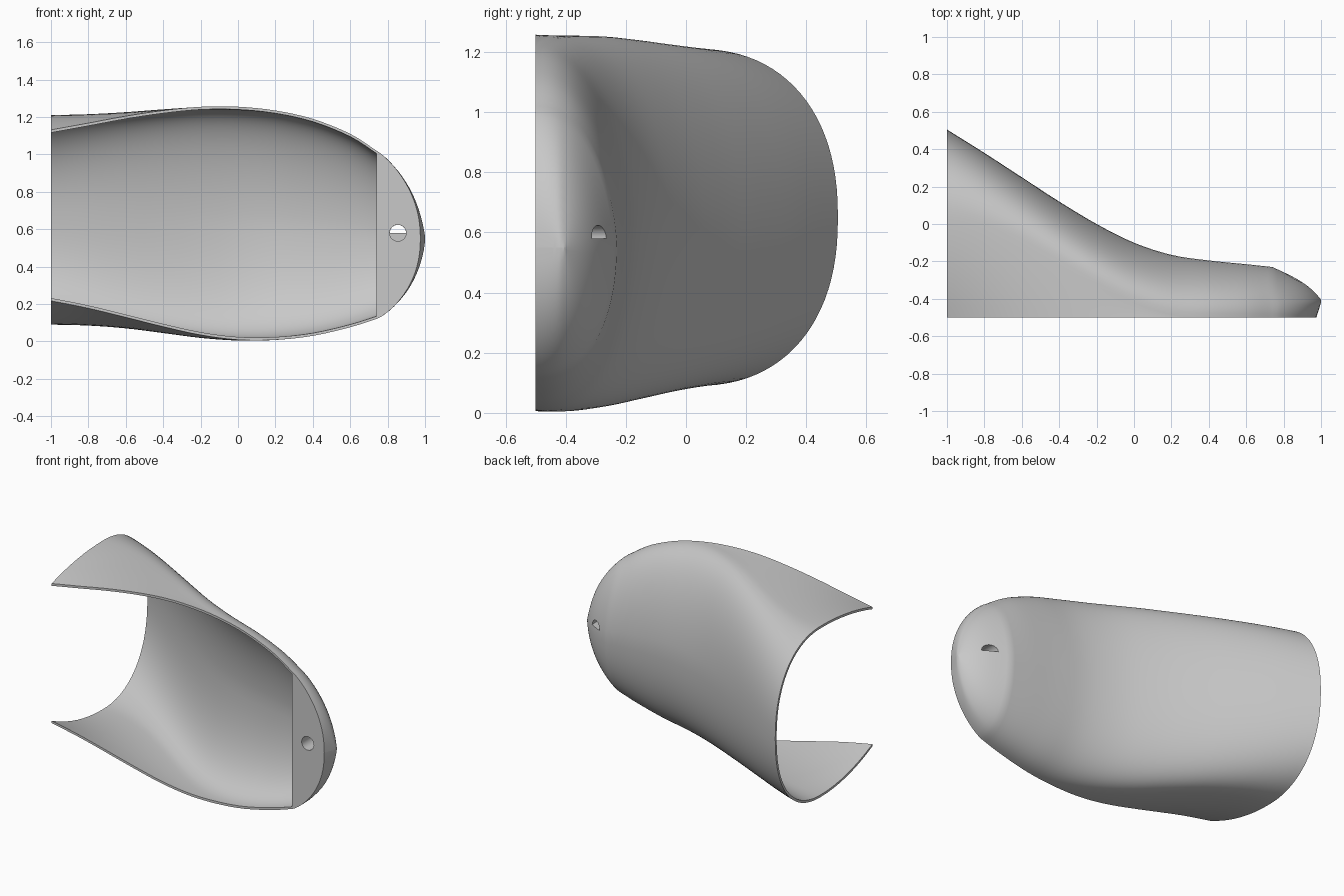
import bpy, bmesh, math

if "Cube" in bpy.data.objects:
    bpy.data.objects.remove(bpy.data.objects["Cube"], do_unlink=True)

FRONT, WALL_X, TIP_X, THICK = -0.5, 0.74, 0.975, 0.015
SEG = 48

# Stations along the shell: x, back y, centre z, rim half height, widest half height
STATIONS = [
    (-1.0, 0.505, 0.65, 0.457, 0.56),
    (-0.8, 0.38, 0.65, 0.495, 0.565),
    (-0.6, 0.25, 0.648, 0.538, 0.578),
    (-0.4, 0.12, 0.643, 0.578, 0.598),
    (-0.2, 0.0, 0.636, 0.61, 0.617),
    (0.0, -0.1, 0.628, 0.623, 0.623),
    (0.2, -0.165, 0.621, 0.613, 0.613),
    (0.4, -0.195, 0.61, 0.58, 0.58),
    (0.6, -0.215, 0.593, 0.517, 0.517),
    (WALL_X, -0.23, 0.57, 0.45, 0.45),
]


def smooth_stations(rows, steps):
    """Catmull-Rom refinement of the station list."""
    out = []
    for i in range(len(rows) - 1):
        a, b, c, d = (rows[max(0, min(len(rows) - 1, i + k))] for k in (-1, 0, 1, 2))
        for s in range(steps):
            t = s / steps
            out.append(tuple(
                q + t * ((r - p) / 2 + t * ((2 * p - 5 * q + 4 * r - w) / 2
                         + t * (3 * q - p - 3 * r + w) / 2))
                for p, q, r, w in zip(a, b, c, d)))
    return out + [rows[-1]]


def section(row, inset=0.0):
    """U-shaped profile, from the lower rim round the back to the upper rim."""
    x, back, zc, rim, wide = row
    back, rim, wide = back - inset, rim - inset, wide - inset
    # The widest line runs forward from the open end and meets the rim
    t = max(0.0, min(1.0, (0.35 - x) / 1.35))
    flare = t * t * (3 - 2 * t)
    mid = FRONT + 0.53 * flare
    # The upper half slopes away from a soft ridge, fading toward the open end
    slope = 0.18 * (1 - flare)
    pts = []
    for i in range(SEG + 1):
        a = math.pi * i / SEG
        s, c = max(0.0, math.sin(a)), -math.cos(a)
        y = mid + (back - mid) * (s ** 0.88 - slope * max(0.0, c) * s)
        pts.append((x, y, zc + wide * math.copysign(abs(c) ** 0.88, c)))
    # Sides curl inward from the widest line to the open rim
    sides = []
    for k in range(8, 0, -1):
        t = k / 8
        sides.append((mid + (FRONT - mid) * t, zc + 0.024 * flare * t * t,
                      wide - (wide - rim) * t * t))
    return ([(x, y, z - h) for y, z, h in sides] + pts
            + [(x, y, z + h) for y, z, h in reversed(sides)])


def cap_section(u):
    """Profile of the rounded solid end, u from 0 at the wall to 1 at the tip."""
    half = 0.45 * (1 - u ** 1.2) ** 0.46
    back = -0.23 - 0.12 * u - 0.055 * u ** 4
    row = (WALL_X + (TIP_X - WALL_X) * u, back, 0.57 - 0.02 * u, half, half)
    return [(x + 0.025 * u * min(1, (y - FRONT) / 0.08), y, z) for x, y, z in section(row)]


# Shell with open front and solid end
bm = bmesh.new()
rows = smooth_stations(STATIONS, 4)


def add_ring(mesh_data, pts):
    return [mesh_data.verts.new(p) for p in pts]


def bridge(a, b):
    for i in range(len(a) - 1):
        bm.faces.new((a[i], a[i + 1], b[i + 1], b[i]))


outer = [add_ring(bm, section(r)) for r in rows]
wall_index = len(outer) - 1
CAP = 16
for k in range(1, CAP + 1):
    outer.append(add_ring(bm, cap_section(math.sin(math.pi / 2 * k / CAP))))
inner = [add_ring(bm, section(r, THICK)) for r in rows]
for rings in (outer, inner):
    for a, b in zip(rings, rings[1:]):
        bridge(a, b)
bridge(outer[0], inner[0])
for side in (0, -1):
    bridge([r[side] for r in outer[:wall_index + 1]], [r[side] for r in inner])
# Inner wall and flat front of the solid end
bm.faces.new(inner[-1])
bm.faces.new([inner[-1][0]] + [r[0] for r in outer[wall_index:]]
             + [r[-1] for r in reversed(outer[wall_index:-1])] + [inner[-1][-1]])
bmesh.ops.remove_doubles(bm, verts=bm.verts, dist=0.0005)
bmesh.ops.recalc_face_normals(bm, faces=bm.faces)
mesh = bpy.data.meshes.new("shell")
bm.to_mesh(mesh)
bm.free()
shell = bpy.data.objects.new("shell", mesh)
bpy.context.collection.objects.link(shell)

grey = bpy.data.materials.new("light grey")
grey.use_nodes = True
grey.diffuse_color = (0.58, 0.58, 0.58, 1)
grey.node_tree.nodes["Principled BSDF"].inputs["Base Color"].default_value = grey.diffuse_color
mesh.materials.append(grey)


def cut_hole(y0, y1, radius, sweep):
    """Drill along y with a profile that sweeps from +x over the top."""
    count = 32
    angles = [sweep * i / count for i in range(count if sweep > 4 else count + 1)]
    cb = bmesh.new()
    near, far = ([cb.verts.new((0.855 + radius * math.cos(a), y, 0.58 + radius * math.sin(a)))
                  for a in angles] for y in (y0, y1))
    cb.faces.new(near)
    cb.faces.new(far)
    for i in range(len(near)):
        cb.faces.new((near[i - 1], near[i], far[i], far[i - 1]))
    bmesh.ops.recalc_face_normals(cb, faces=cb.faces)
    data = bpy.data.meshes.new("hole_cutter")
    cb.to_mesh(data)
    cb.free()
    cutter = bpy.data.objects.new("hole_cutter", data)
    cutter.hide_render = True
    bpy.context.collection.objects.link(cutter)
    mod = shell.modifiers.new("hole", "BOOLEAN")
    mod.operation, mod.solver, mod.object = "DIFFERENCE", "EXACT", cutter
    bpy.context.view_layer.objects.active = shell
    bpy.ops.object.modifier_apply(modifier=mod.name)
    bpy.data.objects.remove(cutter, do_unlink=True)


# Round blind hole, continued through the back by its upper half
cut_hole(-0.6, -0.38, 0.044, 2 * math.pi)
cut_hole(-0.42, -0.1, 0.0435, math.pi)

bpy.ops.object.select_all(action="DESELECT")
shell.select_set(True)
bpy.context.view_layer.objects.active = shell
bpy.ops.object.shade_smooth_by_angle(angle=math.radians(30))
